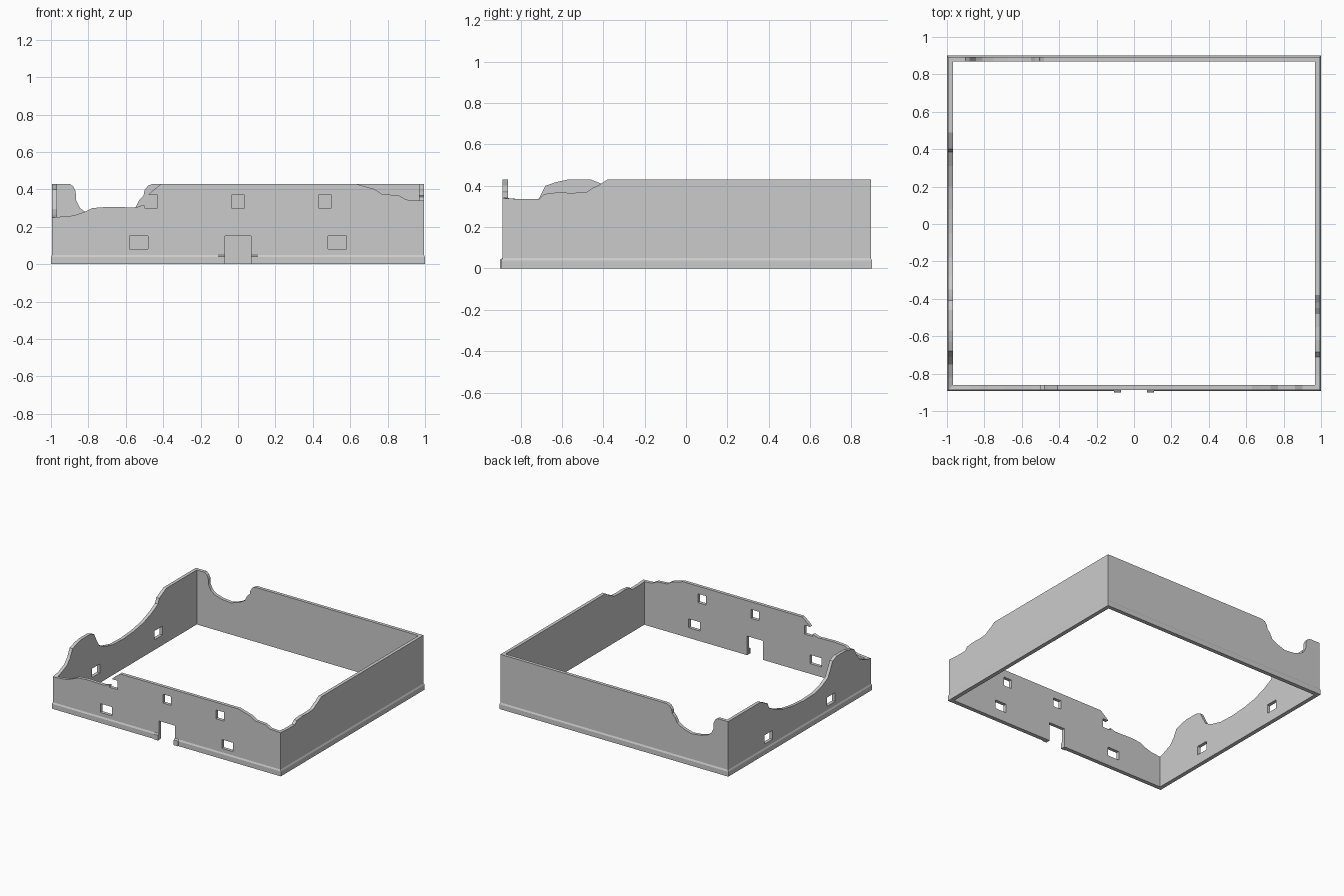
import bpy, bmesh
from mathutils import Vector
from mathutils.geometry import tessellate_polygon

if "Cube" in bpy.data.objects:
    bpy.data.objects.remove(bpy.data.objects["Cube"])

X, YF, YB = 0.994, -0.888, 0.894     # outer wall planes
T, H = 0.026, 0.43                   # wall thickness and full height


def finish(bm, name):
    bmesh.ops.remove_doubles(bm, verts=bm.verts, dist=1e-5)
    bmesh.ops.recalc_face_normals(bm, faces=bm.faces)
    me = bpy.data.meshes.new(name)
    bm.to_mesh(me)
    bm.free()
    ob = bpy.data.objects.new(name, me)
    bpy.context.collection.objects.link(ob)
    return ob


def rect(u, z, w, h):
    return [(u - w / 2, z - h / 2), (u + w / 2, z - h / 2),
            (u + w / 2, z + h / 2), (u - w / 2, z + h / 2)]


def wall(bm, along_x, outer, inner, lo, hi, base, top, holes=()):
    """Slab with a ragged top, window holes and open mitred ends."""
    loops = [[(lo, 0)] + list(base) + [(hi, 0)] + list(reversed(top))] + list(holes)
    flat = [p for l in loops for p in l]
    tris = tessellate_polygon([[Vector((u, z, 0)) for u, z in l] for l in loops])

    def place(u, z, d):
        return (u, d, z) if along_x else (d, u, z)
    sides = [[bm.verts.new(place(u, z, outer)) for u, z in flat],
             [bm.verts.new(place(min(max(u, lo + T), hi - T), z, inner)) for u, z in flat]]
    for s in sides:
        for t in tris:
            bm.faces.new([s[i] for i in t])
    start = 0
    for l in loops:
        n = len(l)
        for i in range(n):
            a, b = start + i, start + (i + 1) % n
            if flat[a][0] == flat[b][0] and flat[a][0] in (lo, hi):
                continue             # mitred end, joined to its neighbour
            bm.faces.new((sides[0][a], sides[0][b], sides[1][b], sides[1][a]))
        start += n


walls = bmesh.new()

# front wall: doorway, windows, one window broken open
wall(walls, True, YF, YF + T, -X, X,
     [(-.07, 0), (-.07, .15), (.07, .15), (.07, 0)],
     [(-X, .25), (-.88, .26), (-.82, .28), (-.78, .3), (-.69, .307), (-.55, .303),
      (-.51, .315), (-.5, .315), (-.5, .3), (-.43, .3), (-.43, .37), (-.48, .37),
      (-.46, .39), (-.41, H), (.63, H), (.68, .415), (.73, .402), (.77, .375),
      (.86, .368), (.9, .345), (X, .34)],
     [rect(0, .335, .07, .07), rect(.465, .335, .07, .07),
      rect(-.53, .115, .1, .07), rect(.53, .115, .1, .07)])

# back wall with a deep rounded bite
wall(walls, True, YB, YB - T, -X, X, [],
     [(-X, H), (-.9, H), (-.88, .415), (-.868, .39), (-.865, .34), (-.845, .3),
      (-.81, .275), (-.75, .258), (-.67, .25), (-.6, .272), (-.55, .3), (-.53, .34),
      (-.505, .365), (-.5, .395), (-.48, .42), (-.455, H), (X, H)])

# right wall, crumbled toward the front
wall(walls, False, X, X - T, YF, YB, [],
     [(YF, .34), (-.8, .335), (-.71, .335), (-.685, .36), (-.62, .368), (-.55, .365),
      (-.48, .37), (-.45, .39), (-.42, .403), (-.38, H), (YB, H)])

# left wall with a standing peak and a wide sag
wall(walls, False, -X, -X + T, YF, YB, [],
     [(YF, .25), (-.82, .265), (-.75, .295), (-.71, .34), (-.68, .4), (-.63, .417),
      (-.57, H), (-.46, H), (-.41, .41), (-.385, .36), (-.35, .3), (-.28, .265),
      (-.18, .24), (-.05, .235), (.08, .245), (.2, .265), (.31, .305), (.385, .345),
      (.4, .385), (.44, .405), (.49, H), (YB, H)],
     [rect(-.39, .115, .1, .07), rect(.39, .115, .1, .07)])
finish(walls, "ruined_walls")

# plinth strip running round the foot, interrupted by the doorway
bm = bmesh.new()
rings = []
for o, z in [(0, 0), (.006, 0), (.006, .038), (0, .05)]:
    path = [(.07, YF - o), (X + o, YF - o), (X + o, YB + o),
            (-X - o, YB + o), (-X - o, YF - o), (-.07, YF - o)]
    rings.append([bm.verts.new((x, y, z)) for x, y in path])
for a, b in zip(rings, rings[1:]):
    for i in range(5):
        bm.faces.new((a[i], a[i + 1], b[i + 1], b[i]))
for i in (0, 5):
    bm.faces.new([r[i] for r in rings])
finish(bm, "plinth")

# small stone blocks either side of the door
for side, name in ((-1, "door_block_left"), (1, "door_block_right")):
    bm = bmesh.new()
    bmesh.ops.create_cube(bm, size=1)
    for v in bm.verts:
        v.co = (side * .0875 + v.co.x * .037, -.894 + v.co.y * .012, .025 + v.co.z * .05)
        if v.co.z > .04 and v.co.y < -.895:
            v.co.z -= .008           # weathered sloping top
    finish(bm, name)
